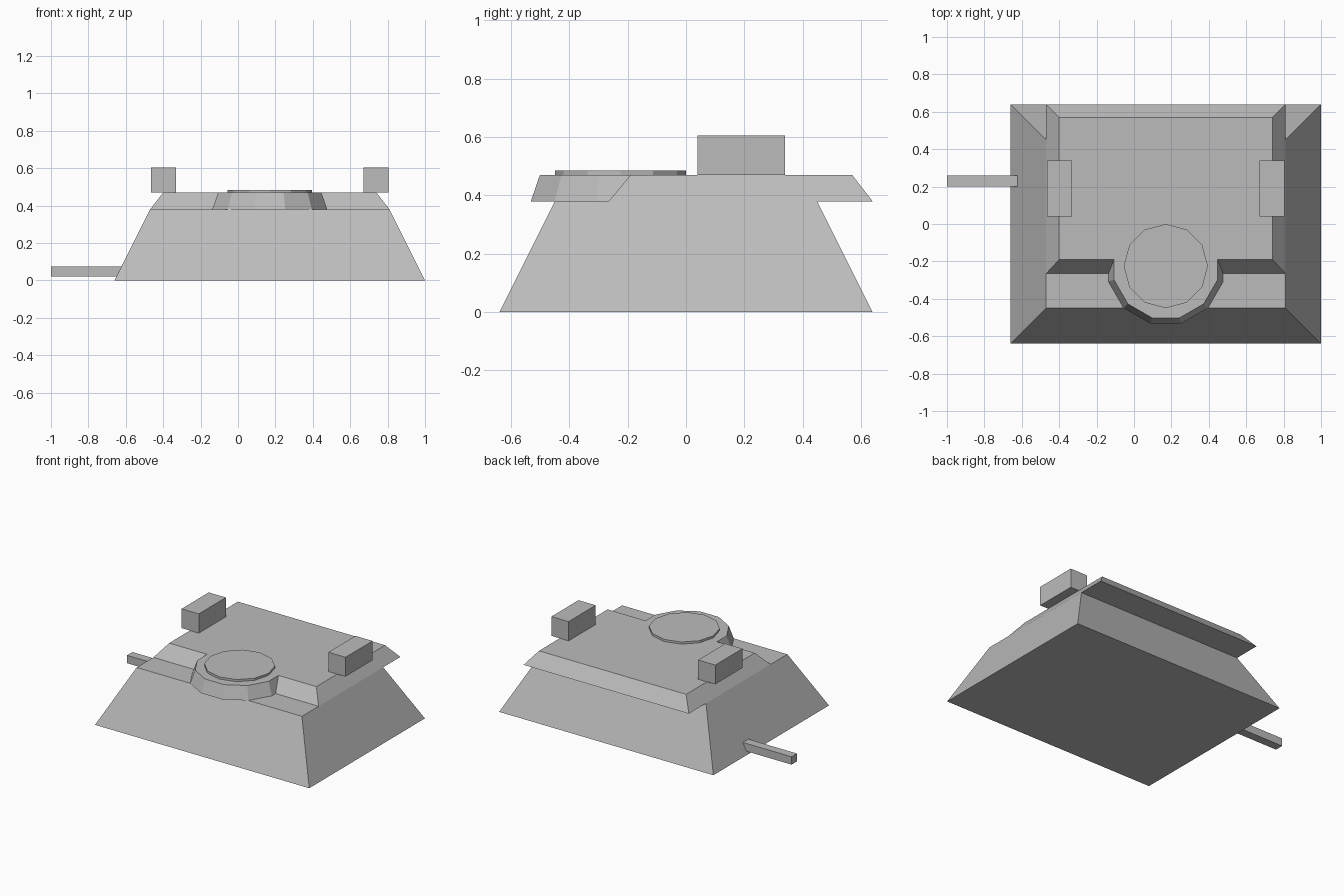
import bpy, bmesh, math

if "Cube" in bpy.data.objects:
    bpy.data.objects.remove(bpy.data.objects["Cube"])

grey = bpy.data.materials.new("plain grey")
grey.diffuse_color = (0.5, 0.5, 0.5, 1)
grey.use_nodes = True
grey.node_tree.nodes["Principled BSDF"].inputs["Base Color"].default_value = grey.diffuse_color

CX = 0.17            # centre line of the body
RY = -0.225          # centre of the round hatch


def loft(name, low, high, z0, z1):
    """Solid between two outlines with equal point counts."""
    bm = bmesh.new()
    a = [bm.verts.new((x, y, z0)) for x, y in low]
    b = [bm.verts.new((x, y, z1)) for x, y in high]
    n = len(a)
    bm.faces.new(a[::-1])
    bm.faces.new(b)
    for i in range(n):
        j = (i + 1) % n
        bm.faces.new((a[i], a[j], b[j], b[i]))
    bmesh.ops.recalc_face_normals(bm, faces=bm.faces[:])
    mesh = bpy.data.meshes.new(name)
    bm.to_mesh(mesh)
    bm.free()
    mesh.materials.append(grey)
    obj = bpy.data.objects.new(name, mesh)
    bpy.context.collection.objects.link(obj)
    return obj


def rect(x0, x1, y0, y1):
    return [(x0, y0), (x1, y0), (x1, y1), (x0, y1)]


def arc(radius, start, count):
    """Points of a twelve-sided circle round the hatch centre."""
    return [(CX + radius * math.cos(math.radians(start + 30 * i)),
             RY + radius * math.sin(math.radians(start + 30 * i)))
            for i in range(count)]


# sloped lower body
loft("lower_body", rect(-0.66, 1.0, -0.64, 0.64),
     rect(-0.47, 0.81, -0.45, 0.45), 0, 0.38)

# bevelled roof slab, overhanging at the back
loft("roof_slab", rect(-0.47, 0.81, -0.265, 0.64),
     rect(-0.40, 0.74, -0.19, 0.57), 0.38, 0.47)

# front part of the hatch collar, its back is buried in the slab
loft("hatch_collar", arc(0.318, 165, 8), arc(0.286, 165, 8), 0.38, 0.47)

# round hatch lid
loft("hatch_lid", arc(0.225, 0, 12), arc(0.225, 0, 12), 0.47, 0.485)

# mirrored pair of roof boxes
for side, name in ((-1, "roof_box_left"), (1, "roof_box_right")):
    x0, x1 = sorted((CX + side * 0.502, CX + side * 0.635))
    r = rect(x0, x1, 0.04, 0.34)
    loft(name, r, r, 0.47, 0.605)

# side bar
bar = rect(-1.0, -0.62, 0.20, 0.26)
loft("side_bar", bar, bar, 0.02, 0.075)
